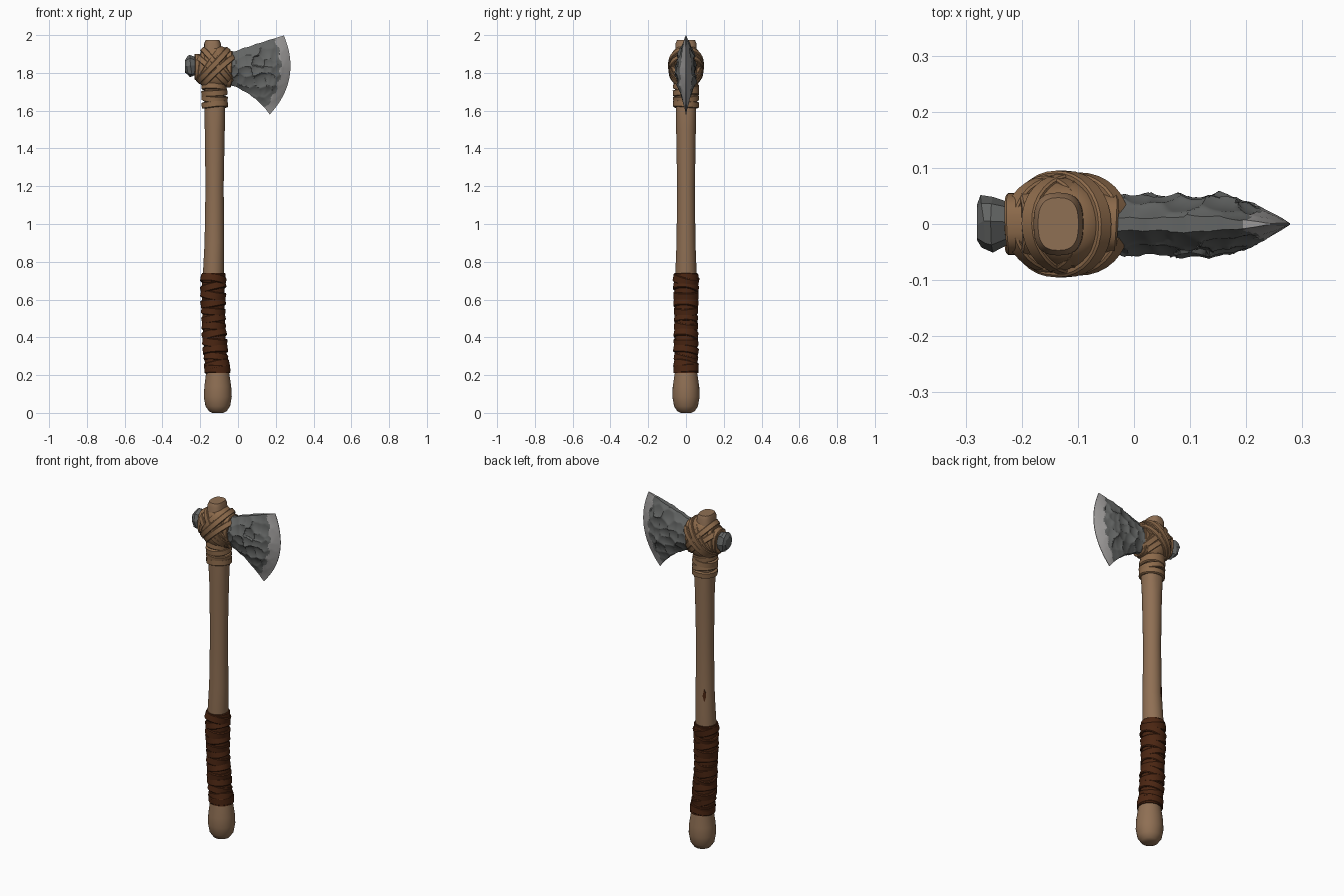
import bpy, bmesh, math, random
from mathutils import Vector as V

if "Cube" in bpy.data.objects:
    bpy.data.objects.remove(bpy.data.objects["Cube"])
random.seed(7)


def material(name, col):
    m = bpy.data.materials.new(name)
    m.diffuse_color = (*col, 1)
    m.use_nodes = True
    m.node_tree.nodes["Principled BSDF"].inputs["Base Color"].default_value = m.diffuse_color
    return m


WOOD = material("wood", (0.275, 0.160, 0.088))
STRAP = material("tan strap", (0.265, 0.145, 0.070))
LEATHER = material("dark leather", (0.070, 0.019, 0.006))
STONE = material("grey stone", (0.125, 0.130, 0.127))
EDGE = material("ground stone edge", (0.33, 0.32, 0.315))


def finish(name, bm, mats, angle=30):
    bmesh.ops.recalc_face_normals(bm, faces=bm.faces)
    me = bpy.data.meshes.new(name)
    bm.to_mesh(me)
    bm.free()
    for m in mats:
        me.materials.append(m)
    ob = bpy.data.objects.new(name, me)
    bpy.context.collection.objects.link(ob)
    if angle:
        bpy.ops.object.select_all(action='DESELECT')
        bpy.context.view_layer.objects.active = ob
        ob.select_set(True)
        bpy.ops.object.shade_smooth_by_angle(angle=math.radians(angle))
    return ob


def loft(bm, rings, closed=False):
    """Skin a list of point rings, capping the ends unless closed."""
    vs = [[bm.verts.new(p) for p in r] for r in rings]
    n = len(vs[0])
    pairs = list(zip(vs, vs[1:])) + ([(vs[-1], vs[0])] if closed else [])
    for a, b in pairs:
        for i in range(n):
            j = (i + 1) % n
            bm.faces.new((a[i], a[j], b[j], b[i]))
    if not closed:
        bm.faces.new(vs[0][::-1])
        bm.faces.new(vs[-1])


def spow(c, e):
    return math.copysign(abs(c) ** e, c)


def oval(c, u, v, a, b, n=32, e=1.0):
    ang = [2 * math.pi * i / n for i in range(n)]
    return [c + u * (a * spow(math.cos(t), e)) + v * (b * spow(math.sin(t), e)) for t in ang]


def band(bm, c, u, v, a, b, w, t=0.012, e=1.0, wob=0.0):
    """A flat strap looped round an oval; w is half its width."""
    axis = u.cross(v).normalized()
    prof = [(-1, -0.012), (-1, t * 0.6), (-0.8, t), (0.8, t), (1, t * 0.6), (1, -0.012)]
    ph = random.uniform(0, 6.28)
    rings = []
    for s, r in prof:
        ring = oval(c + axis * (w * s), u, v, a + r, b + r, e=e)
        rings.append([p + axis * wob * math.sin(2 * math.pi * i / 16 + ph) for i, p in enumerate(ring)])
    loft(bm, rings, closed=True)


# Handle: gently curved, knob at the foot, squarer at the top
X, Y, Z = V((1, 0, 0)), V((0, 1, 0)), V((0, 0, 1))
ROWS = [(0, -.107, .028, .028), (.008, -.107, .046, .045), (.035, -.107, .065, .063),
        (.085, -.107, .074, .072), (.14, -.107, .071, .07), (.22, -.108, .06, .058),
        (.3, -.118, .053, .053), (.45, -.128, .053, .053), (.6, -.132, .053, .053),
        (.75, -.13, .055, .056), (.9, -.125, .052, .05), (1.2, -.124, .048, .047),
        (1.5, -.123, .053, .052), (1.65, -.123, .055, .054), (1.8, -.13, .05, .055),
        (1.955, -.135, .044, .056), (1.975, -.135, .036, .047)]


def at(z):
    for p, q in zip(ROWS, ROWS[1:]):
        if z <= q[0]:
            f = (z - p[0]) / (q[0] - p[0])
            return [p[k] + f * (q[k] - p[k]) for k in (1, 2, 3)]


bm = bmesh.new()
loft(bm, [oval(V((cx, 0, z)), X, Y, a, b, e=1.0 if z < 1.6 else 0.75) for z, cx, a, b in ROWS])
finish("handle", bm, [WOOD], 40)

# Crack in the wood at the back left
bm = bmesh.new()
d = V((-.5, .866, 0))
s = V((.866, .5, 0))
c = V((-.125, 0, .92)) + d * .0505
crack = [(0, -.04), (.01, -.005), (.006, .012), (.002, .035), (-.008, .015), (-.009, -.01)]
loft(bm, [[c + s * x + Z * z + d * k for x, z in crack] for k in (-.006, .002)])
finish("wood_crack", bm, [LEATHER], 0)


def handle_band(bm, z, tx, ty, w, grow, t, wob=0.0):
    cx, a, b = at(z)
    band(bm, V((cx, 0, z)), V((1, 0, tx)), V((0, 1, ty)), a + grow, b + grow, w, t, wob=wob)


# Leather grip: inner sleeve plus crossing tilted bands
bm = bmesh.new()
zs = [.21 + .53 * i / 10 for i in range(11)]
loft(bm, [oval(V((at(z)[0], 0, z)), X, Y, at(z)[1] + .006, at(z)[2] + .006) for z in zs])
for i in range(12):
    z = .25 + .455 * i / 11
    handle_band(bm, z, (-1) ** i * random.uniform(.1, .28), random.uniform(-.2, .2),
                random.uniform(.017, .024), .001, random.uniform(.008, .013), .002)
for z in (.235, .715):
    handle_band(bm, z, 0.05, .03, .022, 0, .01, .002)
finish("grip_wrap", bm, [LEATHER])

# Collar lashings below the head
bm = bmesh.new()
for z, tx, ty in ((1.632, .06, -.05), (1.665, -.12, .1), (1.695, .1, .05), (1.725, -.08, -.1)):
    handle_band(bm, z, tx, ty, .017, .002, random.uniform(.009, .014), .002)
finish("collar_lashing", bm, [STRAP])

# Head binding: padded core, diagonal crosses, loops round poll and blade neck
bm = bmesh.new()
H = V((-.12, 0, 1.83))
core = [(math.sin(k), math.cos(k)) for k in [(-.46 + .92 * i / 10) * math.pi for i in range(11)]]
loft(bm, [oval(H + Z * (.115 * sz), X, Y, .086 * cr ** .6, .084 * cr ** .6) for sz, cr in core])
finish("binding_core", bm, [STRAP])
bm = bmesh.new()
for sgn in (1, -1):
    for ang, off, a, b in ((48, .014, .112, .083), (42, -.022, .108, .08), (56, .034, .1, .074)):
        g = math.radians(ang) * sgn
        u = V((math.cos(g), 0, math.sin(g)))
        n = u.cross(Y)
        band(bm, H + n * off, u, Y, a, b + .002 * sgn, .015, .01, .95, .002)
finish("cross_straps", bm, [STRAP])
bm = bmesh.new()
for x, z, a, b, tilt in ((-.212, 1.832, .046, .06, .0), (-.19, 1.832, .052, .072, .1),
                         (-.05, 1.82, .05, .088, .05), (-.075, 1.825, .056, .09, -.12)):
    band(bm, V((x, 0, z)), Y, V((tilt, 0, 1)), a, b, .017, .009, .75, .002)
finish("neck_straps", bm, [STRAP])

# Poll: faceted stone stub behind the handle
bm = bmesh.new()
rings = []
for x, ry, rz in ((-.18, .036, .045), (-.228, .04, .047), (-.25, .05, .058), (-.268, .046, .05), (-.28, .034, .034)):
    ring = oval(V((x, 0.002, 1.836)), Y, Z, ry, rz, n=8, e=.85)
    rings.append([p + V((0 if x == -.28 else random.uniform(-.006, .006),
                         random.uniform(-.004, .004), random.uniform(-.004, .004))) for p in ring])
loft(bm, rings)
finish("stone_poll", bm, [STONE], 0)

# Blade: two chipped faces over a flared outline, ground light edge
NU, NV = 60, 60


def quad(p, q, r, t):
    return p * (1 - t) ** 2 + q * (2 * t * (1 - t)) + r * t * t


def outline(u, v):
    top = quad(V((-.10, 1.89)), V((.06, 1.945)), V((.243, 1.998)), u)
    bot = quad(V((-.10, 1.75)), V((.075, 1.71)), V((.168, 1.58)), u)
    wave = abs(math.sin(u * 16)) * .007 * (1 - u)
    top.y -= wave
    bot.y += wave
    p = bot.lerp(top, (v + 1) / 2)
    return p + V((.985, -.176)) * (.068 * u ** 1.5 * (1 - v * v))


seeds = {}
for side in (-1, 1):
    seeds[side] = [V((-.1 + .055 * i + (j % 2) * .027 + random.uniform(-.018, .018),
                      1.56 + .05 * j + random.uniform(-.016, .016), random.uniform(-.006, .005)))
                   for i in range(8) for j in range(10)]


def thickness(u, v, p, side):
    edge = min(1, (1 - u) / .27) ** .8
    h = (.057 - .042 * abs(v) ** 2.2) * edge
    d2, depth = min(((p.x - q.x) ** 2 + (p.y - q.y) ** 2, q.z) for q in seeds[side])
    chip = (min(.014, 8 * d2) - .010 + depth) * min(1, edge * 1.1) * (1 - .6 * abs(v) ** 3)
    return max(.0015, h + chip * (.35 if u > .86 else 1))


bm = bmesh.new()
grid = {}
for side in (-1, 1):
    for i in range(NU + 1):
        for j in range(NV + 1):
            u, v = i / NU, 2 * j / NV - 1
            p = outline(u, v)
            grid[side, i, j] = bm.verts.new((p.x, side * thickness(u, v, p, side), p.y))
    for i in range(NU):
        for j in range(NV):
            f = bm.faces.new([grid[side, i + a, j + b] for a, b in ((0, 0), (1, 0), (1, 1), (0, 1))])
            # light colour near the cutting edge, with a ragged border
            f.material_index = int(i / NU > .86 + .02 * math.sin(j * .55 + side))
rim = ([(i, 0) for i in range(NU)] + [(NU, j) for j in range(NV)]
       + [(i, NV) for i in range(NU, 0, -1)] + [(0, j) for j in range(NV, 0, -1)])
for p, q in zip(rim, rim[1:] + rim[:1]):
    f = bm.faces.new((grid[-1, *p], grid[-1, *q], grid[1, *q], grid[1, *p]))
    f.material_index = int(min(p[0], q[0]) / NU > .86)
finish("stone_blade", bm, [STONE, EDGE], 35)
